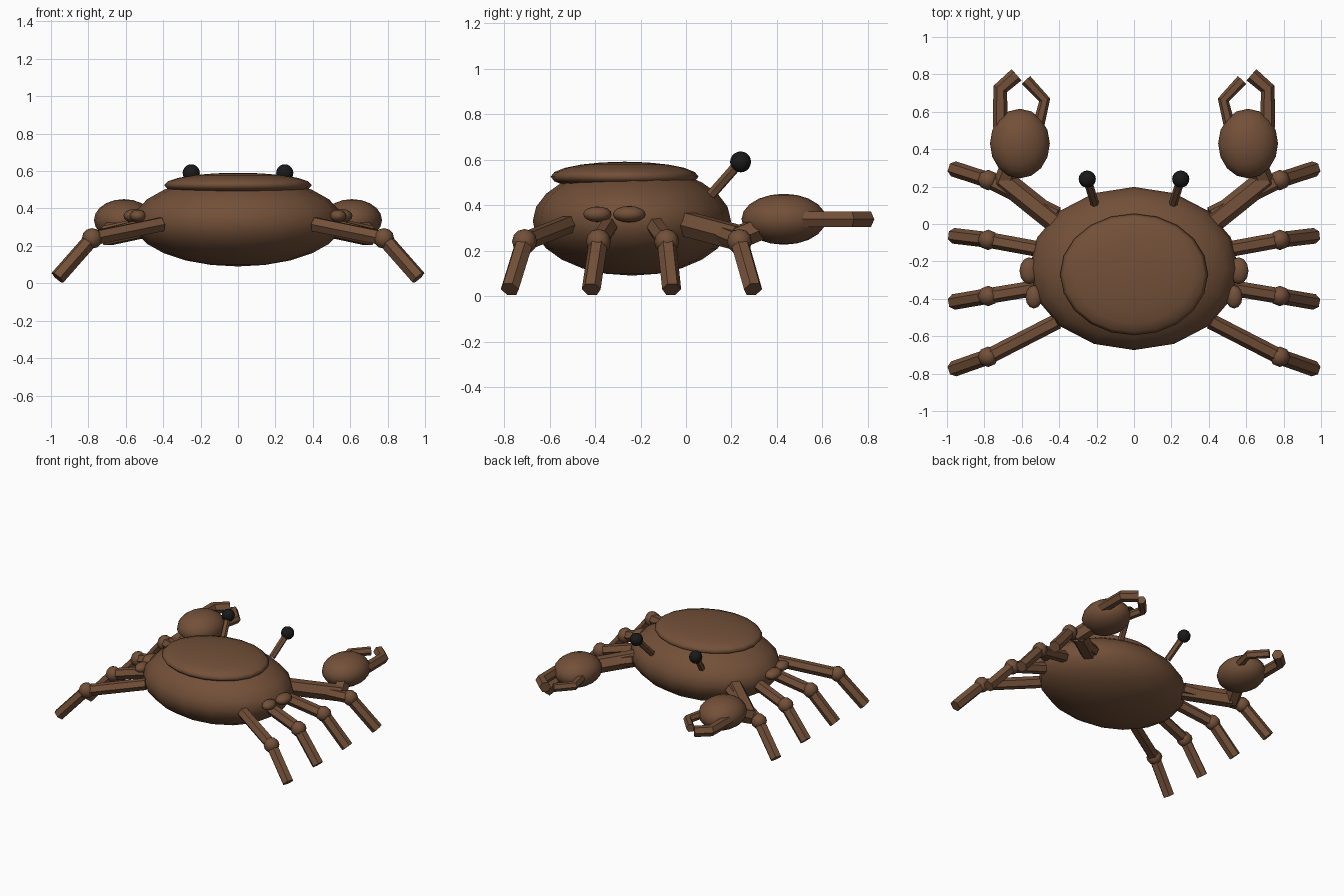
import bpy
import bmesh
import math
from mathutils import Matrix

if "Cube" in bpy.data.objects:
    bpy.data.objects.remove(bpy.data.objects["Cube"])


def material(name, rgb):
    m = bpy.data.materials.new(name)
    m.diffuse_color = (*rgb, 1)
    m.use_nodes = True
    m.node_tree.nodes["Principled BSDF"].inputs["Base Color"].default_value = m.diffuse_color
    return m


BROWN = material("shell_brown", (0.17, 0.08, 0.04))
BLACK = material("eye_black", (0.01, 0.01, 0.01))


def ellipsoid(name, center, radii, segments=16, rings=10, mat=BROWN):
    bm = bmesh.new()
    bmesh.ops.create_uvsphere(bm, u_segments=segments, v_segments=rings, radius=1,
                              matrix=Matrix.Translation(center) @ Matrix.Diagonal((*radii, 1)))
    for f in bm.faces:
        f.smooth = True
    mesh = bpy.data.meshes.new(name)
    bm.to_mesh(mesh)
    bm.free()
    mesh.materials.append(mat)
    ob = bpy.data.objects.new(name, mesh)
    bpy.context.collection.objects.link(ob)
    return ob


def tube(name, points, radius):
    """Capped six-sided tube along a path of straight pieces."""
    cu = bpy.data.curves.new(name, 'CURVE')
    cu.dimensions = '3D'
    cu.bevel_depth = radius
    cu.bevel_resolution = 1
    cu.use_fill_caps = True
    sp = cu.splines.new('POLY')
    sp.points.add(len(points) - 1)
    for p, co in zip(sp.points, points):
        p.co = (*co, 1)
    sp.use_smooth = False
    cu.materials.append(BROWN)
    ob = bpy.data.objects.new(name, cu)
    bpy.context.collection.objects.link(ob)
    bpy.ops.object.select_all(action='DESELECT')
    ob.select_set(True)
    bpy.context.view_layer.objects.active = ob
    bpy.ops.object.convert(target='MESH')
    return bpy.context.object


# Body and raised back shell
ellipsoid("body", (0, -0.238, 0.33), (0.56, 0.436, 0.24), 16, 12)
ellipsoid("back_shell", (0, -0.27, 0.525), (0.395, 0.325, 0.066), 20, 10)

# Legs: hip, knee, foot for the right side
LEGS = [
    ((0.41, 0.05, 0.315), (0.78, 0.235, 0.24), (0.965, 0.295, 0.03)),
    ((0.48, -0.14, 0.315), (0.78, -0.085, 0.24), (0.965, -0.063, 0.03)),
    ((0.48, -0.335, 0.315), (0.78, -0.385, 0.24), (0.965, -0.417, 0.03)),
    ((0.41, -0.52, 0.315), (0.78, -0.71, 0.24), (0.965, -0.775, 0.03)),
]

for side, s in (("right", 1), ("left", -1)):
    def m(x, y, z):
        return (s * x, y, z)

    for i, (hip, knee, foot) in enumerate(LEGS, 1):
        tube(f"{side}_upper_leg_{i}", [m(*hip), m(*knee)], 0.042)
        ellipsoid(f"{side}_knee_{i}", m(*knee), (0.055, 0.055, 0.055), 8, 6)
        tube(f"{side}_lower_leg_{i}", [m(*knee), m(*foot)], 0.042)

    # Claw arm, palm and two bent fingers
    tube(f"{side}_arm", [m(0.42, 0.01, 0.315), m(0.70, 0.235, 0.255)], 0.06)
    tube(f"{side}_forearm", [m(0.70, 0.215, 0.25), m(0.62, 0.40, 0.33)], 0.055)
    ellipsoid(f"{side}_palm", m(0.61, 0.43, 0.338), (0.16, 0.186, 0.112), 16, 10)
    tube(f"{side}_outer_finger",
         [m(0.715, 0.515, 0.338), m(0.715, 0.722, 0.338), m(0.628, 0.798, 0.338)], 0.04)
    tube(f"{side}_inner_finger",
         [m(0.512, 0.52, 0.338), m(0.478, 0.663, 0.338), m(0.578, 0.77, 0.338)], 0.031)

    # Side bumps
    ellipsoid(f"{side}_front_bump", m(0.56, -0.25, 0.36), (0.052, 0.072, 0.036), 12, 8)
    ellipsoid(f"{side}_rear_bump", m(0.535, -0.39, 0.36), (0.045, 0.062, 0.034), 12, 8)

    # Eye on a stalk
    tube(f"{side}_eye_stalk", [m(0.21, 0.11, 0.445), m(0.25, 0.238, 0.59)], 0.023)
    ellipsoid(f"{side}_eye", m(0.25, 0.24, 0.59), (0.046, 0.046, 0.046), 16, 10, BLACK)
